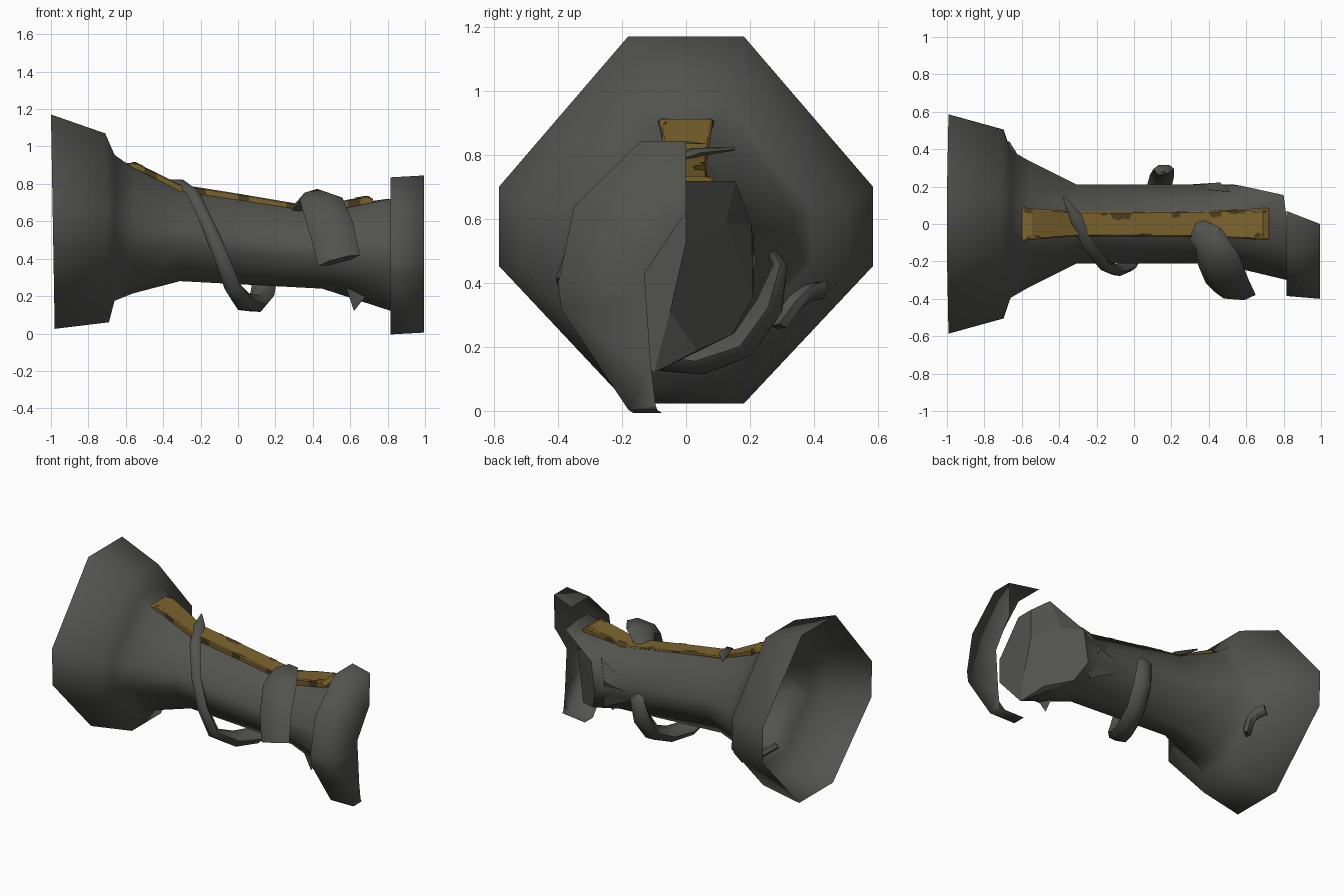
import bpy, bmesh, math
from mathutils import Vector

if "Cube" in bpy.data.objects:
    bpy.data.objects.remove(bpy.data.objects["Cube"])


def material(name, rgb):
    m = bpy.data.materials.new(name)
    m.diffuse_color = (*rgb, 1)
    m.use_nodes = True
    m.node_tree.nodes["Principled BSDF"].inputs["Base Color"].default_value = m.diffuse_color
    return m


STONE = material("dark grey stone", (0.085, 0.085, 0.077))
GOLD = material("old gold", (0.205, 0.128, 0.027))
WORN = material("worn gold", (0.075, 0.05, 0.013))


def finish(name, bm, mats, smooth=None):
    bmesh.ops.recalc_face_normals(bm, faces=bm.faces)
    me = bpy.data.meshes.new(name)
    bm.to_mesh(me)
    bm.free()
    for m in mats:
        me.materials.append(m)
    ob = bpy.data.objects.new(name, me)
    bpy.context.collection.objects.link(ob)
    if smooth:
        bpy.ops.object.select_all(action='DESELECT')
        ob.select_set(True)
        bpy.context.view_layer.objects.active = ob
        bpy.ops.object.shade_smooth_by_angle(angle=math.radians(smooth))
    return ob


def loft(bm, rings, closed=True):
    """Bridge successive rings of points and return the vertex rings."""
    vs = [[bm.verts.new(p) for p in r] for r in rings]
    n = len(vs[0])
    for a, b in zip(vs, vs[1:]):
        for i in range(n if closed else n - 1):
            j = (i + 1) % n
            bm.faces.new((a[i], a[j], b[j], b[i]))
    return vs


# Uneven octagon used by every section of the shaft
OCT = [(.31, 1), (1, .18), (1, -.25), (.31, -1),
       (-.31, -1), (-1, -.25), (-1, .18), (-.31, 1)]


def octagon(x, zc, rz, ry, lean=0, lift=0):
    ring = [Vector((x - lean * b, a * ry, zc + b * rz)) for a, b in OCT]
    ring[0].z += lift
    return ring


# Shaft: open flared bell on the left, waist, slight flare on the right
bm = bmesh.new()
shaft = [octagon(-.99, .598, .573, .585, .01), octagon(-.70, .565, .505, .505, .01),
         octagon(-.66, .565, .39, .395), octagon(-.56, .550, .335, .337),
         octagon(-.31, .52, .24, .212, 0, .025), octagon(.45, .443, .203, .212, 0, .025)]
# Broken end: straight at the front, cut back obliquely at the rear
shaft.append([Vector(p) for p in (
    (.80, .155, .72), (.57, .205, .58), (.54, .21, .36), (.60, .145, .24),
    (.82, -.10, .12), (.82, -.30, .34), (.82, -.30, .50), (.82, -.12, .72))])
rings = loft(bm, shaft)
v = rings[-1]
A, C, D, E = [bm.verts.new(p) for p in (
    (.82, 0, .53), (.83, -.05, .31), (.75, .035, .19), (.68, .125, .59))]
T = bm.verts.new((.82, 0, .72))
ends = [bm.faces.new(f) for f in (
    (v[4], v[5], v[6], v[7], T, A, C), (A, C, D, v[3], v[2], E), (T, v[0], E, A),
    (v[7], v[0], T), (v[0], v[1], E), (E, v[1], v[2]), (C, v[4], D), (v[4], v[3], D))]
for f in bm.faces:
    f.smooth = f not in ends
for f in ends:
    for e in f.edges:
        e.smooth = False
finish("shaft", bm, [STONE])

# Broken half of the right flange: thin outer wall and end face
bm = bmesh.new()
outer = [(.0, .845), (-.14, .845), (-.35, .64), (-.40, .40), (-.39, .32), (-.18, .005), (-.09, .005)]
inner = [(.0, .62), (-.04, .565), (-.09, .49), (-.13, .43), (-.125, .36), (-.11, .14), (-.095, .02)]
wall = [Vector((.815, y + .015, z - .01)) for y, z in outer]
wall[0].y = .07
rs = loft(bm, [wall, [Vector((.995, y, z)) for y, z in outer],
               [Vector((.99, y, z)) for y, z in inner]], closed=False)
finish("broken_flange", bm, [STONE], 100)

# Gold inlay: raised strip along the top
STRIP = [(-.60, .912, .09), (-.545, .913, .083), (-.31, .797, .066), (.0, .748, .066),
         (.40, .680, .070), (.69, .735, .085), (.722, .72, .084)]


def strip_at(x):
    for a, b in zip(STRIP, STRIP[1:]):
        if x <= b[0]:
            t = (x - a[0]) / (b[0] - a[0])
            return a[1] + t * (b[1] - a[1]), a[2] + t * (b[2] - a[2])
    return STRIP[-1][1:]


bm = bmesh.new()
xs = sorted({s[0] for s in STRIP} | {-.6 + i * .033 for i in range(41)})
xs = [x for x in xs if x <= .722]
rings = []
for x in xs:
    z, w = strip_at(x)
    rings.append([Vector((x, y * w, z + dz)) for y, dz in
                  ((-.93, -.06), (-1, -.006), (-.9, 0), (.9, 0), (1, -.006), (.93, -.06))])
rs = loft(bm, rings)
bm.faces.new(rs[0])
bm.faces.new(rs[-1])
for f in bm.faces:
    c = f.calc_center_median()
    w = strip_at(c.x)[1]
    wear = math.sin(c.x * 23 + (2 if c.y > 0 else 0)) + .6 * math.sin(c.x * 51)
    if abs(c.y) > .92 * w and wear > .6:
        f.material_index = 1
finish("gold_inlay", bm, [GOLD, WORN])

# Worn patches biting into the inlay edges: start, end, depth, side
bm = bmesh.new()
for x0, x1, depth, s in ((-.59, -.54, .022, 1), (-.58, -.50, .015, -1), (-.18, -.14, .016, 1),
                         (-.13, -.01, .04, 1), (.20, .25, .03, 1), (.40, .47, .032, 1),
                         (.50, .60, .018, 1), (.02, .10, .012, -1), (.64, .70, .03, -1),
                         (.62, .71, .018, 1)):
    pts = []
    for t, k in ((0, 0), (.15, .8), (.4, 1), (.65, .75), (.88, .9), (1, 0)):
        x = x0 + t * (x1 - x0)
        z, w = strip_at(x)
        pts.append(bm.verts.new((x, s * (.9 * w - k * depth), z + .003)))
    bm.faces.new(pts)
finish("worn_patches", bm, [WORN])


def root(name, pts, angle=50):
    """Flattened six-sided root; each point is x, y, z, width, thickness."""
    bm = bmesh.new()
    rings = []
    P = [Vector(p[:3]) for p in pts]
    for i, p in enumerate(pts):
        t = (P[min(i + 1, len(P) - 1)] - P[max(i - 1, 0)]).normalized()
        out = P[i] - Vector((P[i].x, 0, .50))
        u = t.cross(out).normalized()
        w = u.cross(t).normalized()
        rings.append([P[i] + u * math.cos(k * math.pi / 3) * p[3] / 2
                      + w * math.sin(k * math.pi / 3) * p[4] / 2 for k in range(6)])
    rs = loft(bm, rings)
    bm.faces.new(rs[0])
    bm.faces.new(rs[-1])
    return finish(name, bm, [STONE], angle)


# Slim root spiralling over the front and under the shaft
root("spiral_root", [(-.38, .15, .82, .01, .01), (-.31, .03, .81, .07, .03),
                     (-.24, -.12, .75, .07, .05), (-.16, -.22, .58, .07, .06),
                     (-.09, -.25, .41, .08, .06), (-.03, -.22, .25, .09, .07),
                     (.03, -.08, .17, .12, .10), (.09, .05, .16, .13, .10),
                     (.13, .18, .21, .13, .10), (.15, .26, .33, .13, .10),
                     (.16, .295, .46, .11, .05), (.15, .27, .49, .06, .03)], 70)

# Thick root wrapped over the front near the right end
root("thick_root", [(.32, -.02, .66, .12, .06), (.40, -.08, .73, .18, .08),
                    (.45, -.19, .70, .23, .09), (.50, -.31, .56, .24, .10),
                    (.54, -.37, .39, .23, .08)], 50)

# Twig poking out of the bell shoulder
root("bell_twig", [(-.80, .16, .36, .04, .04), (-.69, .27, .28, .05, .05),
                   (-.65, .30, .285, .06, .06), (-.645, .34, .34, .06, .06),
                   (-.66, .38, .37, .07, .05), (-.69, .43, .38, .08, .04)])

# Spike below the right end and shallow chip on the back
bm = bmesh.new()
for tip, base in (((.62, -.10, .12), ((.58, -.12, .24), (.70, -.12, .22), (.62, -.02, .22))),
                  ((.46, .222, .48), ((.20, .205, .43), (.52, .17, .61), (.50, .17, .28)))):
    t = bm.verts.new(tip)
    b = [bm.verts.new(p) for p in base]
    bm.faces.new(b)
    for i in range(3):
        bm.faces.new((t, b[i], b[(i + 1) % 3]))
finish("chips", bm, [STONE])
